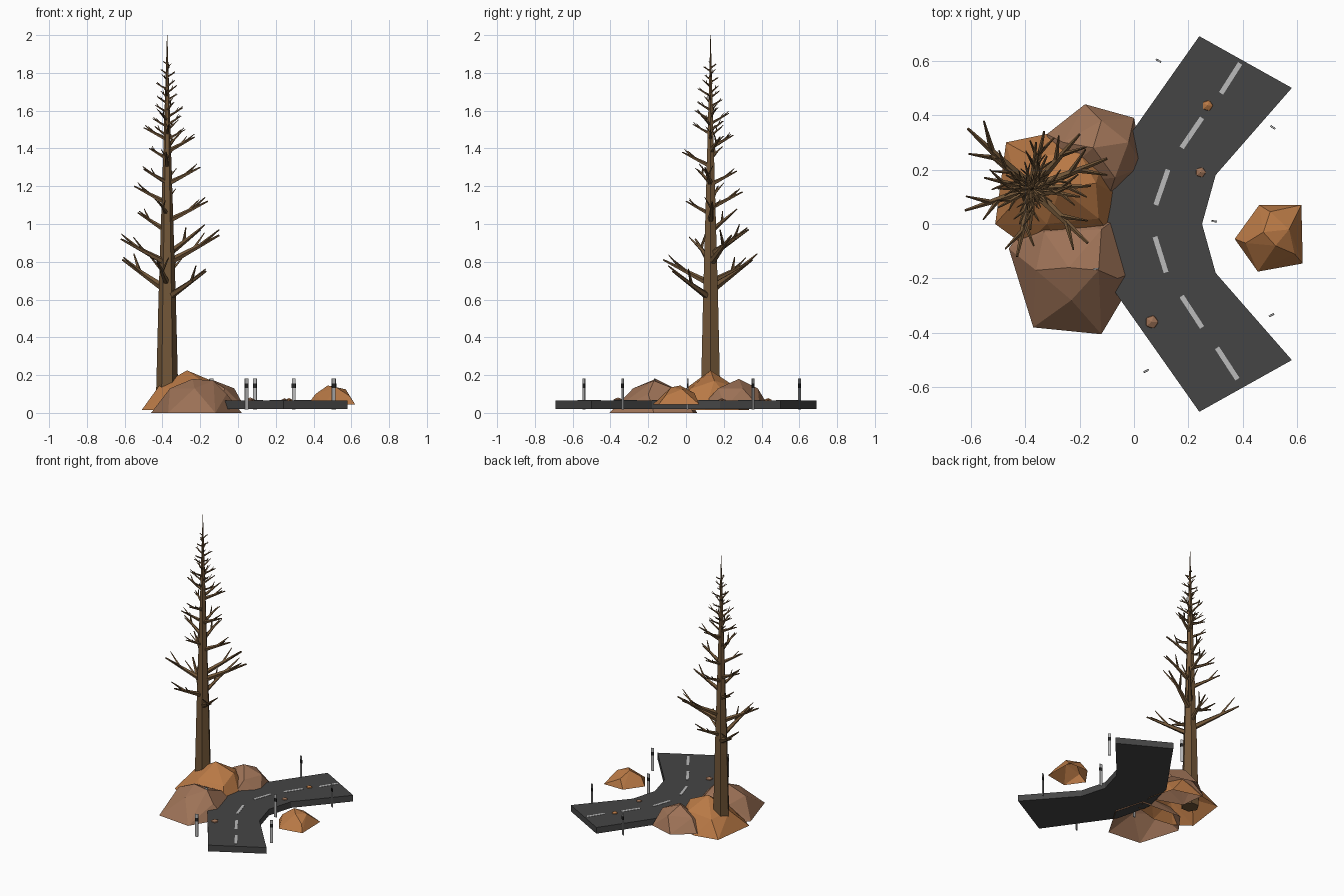
import bpy, bmesh, math, random
from mathutils import Vector, Matrix

if "Cube" in bpy.data.objects:
    bpy.data.objects.remove(bpy.data.objects["Cube"])

random.seed(4)


def material(name, r, g, b):
    m = bpy.data.materials.new(name)
    m.diffuse_color = (r, g, b, 1)
    m.use_nodes = True
    m.node_tree.nodes["Principled BSDF"].inputs["Base Color"].default_value = m.diffuse_color
    return m


BARK = material("bark", 0.17, 0.095, 0.04)
ORANGE = material("orange_rock", 0.48, 0.19, 0.06)
BROWN = material("brown_rock", 0.34, 0.17, 0.095)
ASPHALT = material("asphalt", 0.06, 0.06, 0.06)
PAINT = material("road_paint", 0.5, 0.5, 0.5)
BLACK = material("black_band", 0.02, 0.02, 0.02)


def finish(bm, name, mat):
    me = bpy.data.meshes.new(name)
    bm.to_mesh(me)
    bm.free()
    me.materials.append(mat)
    ob = bpy.data.objects.new(name, me)
    bpy.context.collection.objects.link(ob)
    return ob


def limb(bm, p, q, r0, r1, sides):
    """Tapered stick from p to q."""
    p, q = Vector(p), Vector(q)
    d = q - p
    mat = Matrix.Translation((p + q) / 2) @ d.to_track_quat('Z', 'Y').to_matrix().to_4x4()
    bmesh.ops.create_cone(bm, cap_ends=True, segments=sides, radius1=r0,
                          radius2=r1, depth=d.length, matrix=mat)


def box(name, x, y, z, size, angle, mat):
    bm = bmesh.new()
    m = Matrix.Translation((x, y, z)) @ Matrix.Rotation(angle, 4, 'Z') @ Matrix.Diagonal((*size, 1))
    bmesh.ops.create_cube(bm, size=1, matrix=m)
    return finish(bm, name, mat)


def rock(name, base, base_z, upper, mat):
    """Faceted dome, open underneath: hull of a base outline and upper points."""
    bm = bmesh.new()
    for x, y in base:
        bm.verts.new((x, y, base_z))
    for p in upper:
        bm.verts.new(p)
    bmesh.ops.convex_hull(bm, input=bm.verts[:])
    bmesh.ops.recalc_face_normals(bm, faces=bm.faces[:])
    under = [f for f in bm.faces if all(v.co.z < base_z + 0.001 for v in f.verts)]
    bmesh.ops.delete(bm, geom=under, context='FACES')
    loose = [v for v in bm.verts if not v.link_faces]
    bmesh.ops.delete(bm, geom=loose, context='VERTS')
    return finish(bm, name, mat)


# Road: bent strip mirrored about y = 0, extruded
half = [((-0.13, 0), (0.25, 0)), ((-0.07, 0.25), (0.30, 0.18)), ((0.24, 0.69), (0.58, 0.50))]
rows = [[(x, -y) for x, y in r] for r in half[:0:-1]] + half
bm = bmesh.new()
vs = [[bm.verts.new((x, y, 0.02)) for x, y in r] for r in rows]
for a, b in zip(vs, vs[1:]):
    bm.faces.new((a[0], a[1], b[1], b[0]))
ext = bmesh.ops.extrude_face_region(bm, geom=bm.faces[:])
bmesh.ops.translate(bm, vec=(0, 0, 0.045),
                    verts=[v for v in ext["geom"] if isinstance(v, bmesh.types.BMVert)])
bmesh.ops.recalc_face_normals(bm, faces=bm.faces[:])
finish(bm, "road", ASPHALT)

# Centre line dashes
for x0, y0, x1, y1 in [(.08, .07, .125, .2), (.175, .28, .25, .39), (.32, .48, .39, .59),
                       (.077, -.047, .118, -.178), (.175, -.265, .25, -.38), (.305, -.455, .38, -.57)]:
    box("road_dash", (x0 + x1) / 2, (y0 + y1) / 2, 0.0655,
        (math.hypot(x1 - x0, y1 - y0), 0.018, 0.003), math.atan2(y1 - y0, x1 - x0), PAINT)

# Roadside marker posts with a black band
for x, y, a in [(.09, .6, -30), (.51, .355, -35), (.295, .01, -5), (.505, -.335, 28),
                (.045, -.54, 28), (-.14, -.165, 10)]:
    a = math.radians(a)
    box("marker_post", x, y, 0.1, (0.02, 0.006, 0.165), a, PAINT)
    box("post_band", x, y, 0.143, (0.021, 0.007, 0.025), a, BLACK)

# Boulders
rock("main_boulder",
     [(-.51, 0), (-.47, .3), (-.3, .335), (-.1, .28), (-.05, .1), (-.08, -.05), (-.25, -.1), (-.4, -.08)], 0.015,
     [(-.27, .13, .225), (-.42, .1, .14), (-.14, .15, .17), (-.2, .26, .14), (-.38, .25, .12),
      (-.32, .0, .13), (-.13, .02, .125)], ORANGE)
rock("back_boulder",
     [(0, .39), (-.18, .44), (-.32, .33), (-.3, .15), (-.1, .08), (.035, .21)], 0.03,
     [(-.15, .28, .18), (-.02, .3, .13), (-.12, .38, .13), (-.26, .3, .12), (-.07, .17, .13)], BROWN)
rock("front_boulder",
     [(-.46, -.09), (-.37, -.38), (-.12, -.405), (.02, -.17), (-.04, .04), (-.35, .06)], 0.0,
     [(-.24, -.16, .18), (-.13, -.17, .17), (-.36, -.17, .13), (-.23, -.28, .13),
      (-.06, -.2, .1), (-.12, -.02, .11), (-.33, -.03, .11)], BROWN)
rock("right_boulder",
     [(.37, -.055), (.46, .07), (.615, .07), (.62, -.145), (.455, -.175)], 0.045,
     [(.475, -.03, .145), (.52, -.08, .135), (.57, -.02, .125), (.41, -.07, .1),
      (.5, .045, .105), (.59, -.11, .09)], ORANGE)

# Pebbles on the road
for x, y, r, mat in [(.27, .435, .022, ORANGE), (.245, .19, .021, BROWN), (.065, -.36, .027, BROWN)]:
    bm = bmesh.new()
    bmesh.ops.create_icosphere(bm, subdivisions=1, radius=r,
                               matrix=Matrix.Translation((x, y, 0.063)) @ Matrix.Diagonal((1, 1, .7, 1)))
    finish(bm, "pebble", mat)

# Trunk: tapered six-sided rings
TX, TY = -0.375, 0.13
bm = bmesh.new()
profile = [(.05, .06), (.6, .046), (1.0, .033), (1.5, .017), (2.0, .0012)]
rings = [[bm.verts.new((TX + r * math.cos(k * math.pi / 3), TY + r * math.sin(k * math.pi / 3), z))
          for k in range(6)] for z, r in profile]
for a, b in zip(rings, rings[1:]):
    for k in range(6):
        bm.faces.new((a[k], a[(k + 1) % 6], b[(k + 1) % 6], b[k]))
bm.faces.new(rings[0][::-1])
bm.faces.new(rings[-1])
finish(bm, "trunk", BARK)

# Bare branches with side twigs: large ones placed by tip, upper ones spiralling
bm = bmesh.new()


def branch(tip, rise, r):
    tip = Vector(tip)
    root = Vector((TX, TY, tip.z - rise))
    limb(bm, root, tip, r, r * 0.25, 5)
    d = tip - root
    for t, yaw in ((.5, .6), (.62, -.55)):
        side = Matrix.Rotation(yaw, 3, 'Z') @ d * 0.36
        side.z += 0.1 * d.length
        p = root + d * t
        limb(bm, p, p + side, r * 0.5, r * 0.15, 4)


for tip in [(-.61, .35, .81), (-.62, .05, .92), (-.10, .24, .94), (-.17, -.07, .75), (-.43, -.12, .81),
            (-.2, .33, .97), (-.33, .34, .8), (-.53, .25, 1.06), (-.55, .17, 1.2), (-.16, .14, 1.12),
            (-.42, .0, 1.12), (-.36, .3, 1.17), (-.2, .1, 1.3), (-.5, .06, 1.29), (-.38, -.02, 1.38),
            (-.35, .27, 1.28), (-.5, .13, 1.51), (-.23, .18, 1.46), (-.32, .25, 1.47), (-.47, .18, 1.4)]:
    reach = math.hypot(tip[0] - TX, tip[1] - TY)
    branch(tip, reach * 0.5, 0.006 + 0.05 * reach)
for i in range(26):
    z = 1.5 + 0.36 * i / 25
    reach = (0.115 - 0.085 * i / 25) * random.uniform(.75, 1.1)
    a = i * 2.4
    branch((TX + reach * math.cos(a), TY + reach * math.sin(a), z), reach * 0.55, 0.004 + 0.05 * reach)
finish(bm, "branches", BARK)
